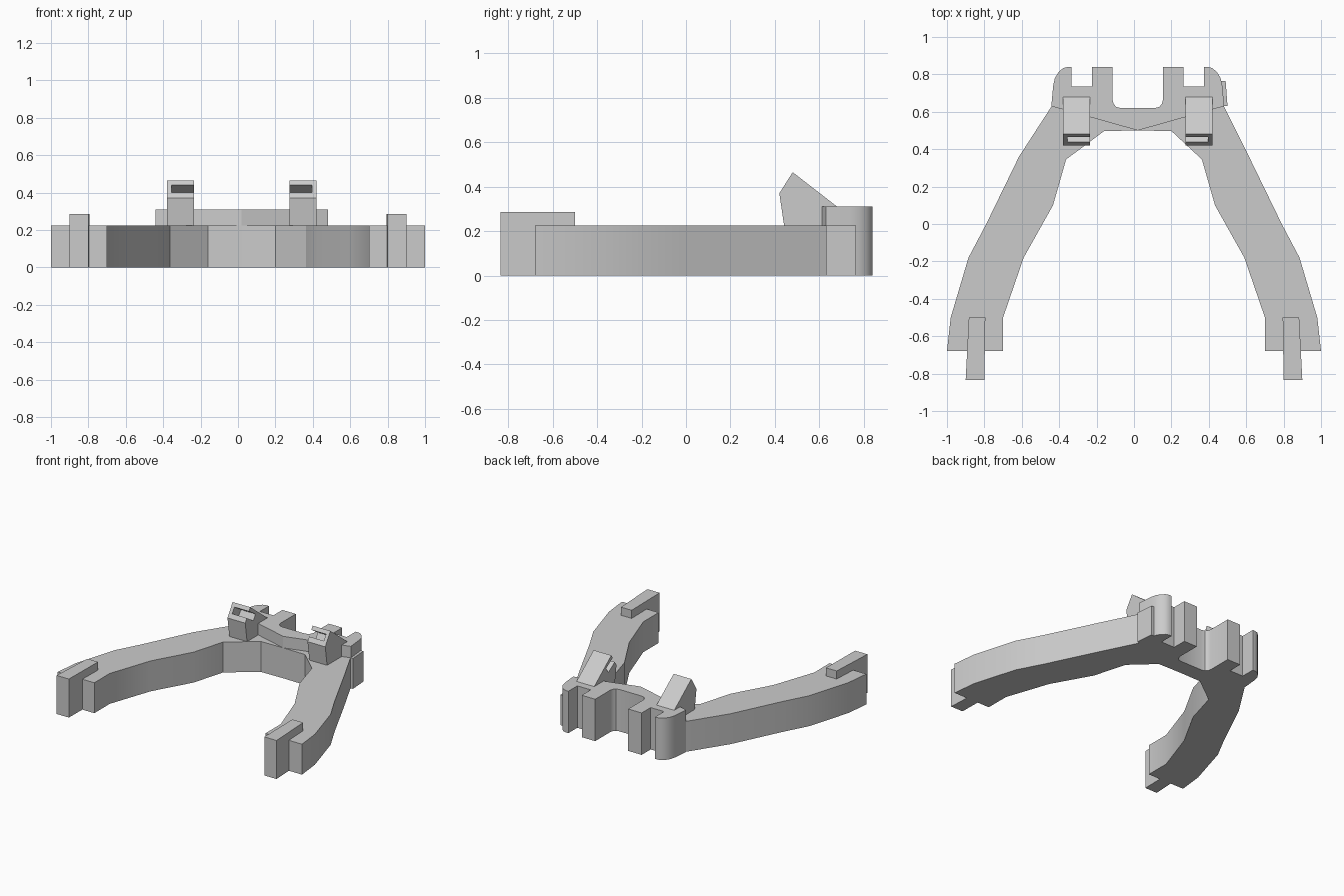
import bpy
import bmesh
import math

if "Cube" in bpy.data.objects:
    bpy.data.objects.remove(bpy.data.objects["Cube"])

grey = bpy.data.materials.new("plain grey")
grey.use_nodes = True
colour = (0.6, 0.6, 0.6, 1)
grey.diffuse_color = colour
grey.node_tree.nodes["Principled BSDF"].inputs["Base Color"].default_value = colour


def prism(name, profile, low, high, axis="z"):
    """Extrude a closed profile along z (xy profile) or along x (yz profile)."""
    bm = bmesh.new()

    def place(p, h):
        return (p[0], p[1], h) if axis == "z" else (h, p[0], p[1])

    bottom = [bm.verts.new(place(p, low)) for p in profile]
    top = [bm.verts.new(place(p, high)) for p in profile]
    bm.faces.new(bottom[::-1])
    bm.faces.new(top)
    for i in range(len(profile)):
        j = (i + 1) % len(profile)
        bm.faces.new((bottom[i], bottom[j], top[j], top[i]))
    bmesh.ops.recalc_face_normals(bm, faces=bm.faces)
    mesh = bpy.data.meshes.new(name)
    bm.to_mesh(mesh)
    bm.free()
    obj = bpy.data.objects.new(name, mesh)
    mesh.materials.append(grey)
    bpy.context.collection.objects.link(obj)
    return obj


def activate(obj):
    bpy.ops.object.select_all(action="DESELECT")
    obj.select_set(True)
    bpy.context.view_layer.objects.active = obj


def smooth(obj):
    activate(obj)
    bpy.ops.object.shade_smooth_by_angle(angle=math.radians(30))


BODY_TOP, PLATE_TOP, FOOT_TOP = 0.225, 0.31, 0.285
MID = 0.02  # the rear bracket sits slightly off centre

# Curved arms, mirrored
arm = [(0, 0.50), (0.46, 0.63), (0.615, 0.36), (0.79, 0), (0.885, -0.18),
       (0.98, -0.50), (1.0, -0.68), (0.70, -0.68), (0.70, -0.50),
       (0.59, -0.18), (0.433, 0.10), (0.363, 0.345), (0.18, 0.497)]
# Feet at the arm tips
foot = [(0.795, -0.50), (0.883, -0.50), (0.90, -0.835), (0.80, -0.835)]
# Wedge clip profile and its slanted slot, in the yz plane
clip = [(0.445, 0.2), (0.42, 0.37), (0.48, 0.465), (0.68, 0.31), (0.68, 0.2)]
slot = [(0.422, 0.411), (0.447, 0.451), (0.540, 0.392), (0.515, 0.352)]

for side, s in (("left", 1), ("right", -1)):
    smooth(prism(side + "_arm",
                 [(s * x + (MID if y > 0.45 else 0), y) for x, y in arm],
                 0, BODY_TOP))
    prism(side + "_foot", [(s * x, y) for x, y in foot], 0, FOOT_TOP)

    inner, outer = MID + s * 0.255, MID + s * 0.40
    wedge = prism(side + "_clip", clip, min(inner, outer), max(inner, outer), "x")
    a, b = inner - s * 0.02, outer - s * 0.025
    cutter = prism("slot_cutter", slot, min(a, b), max(a, b), "x")
    cutter.hide_render = True
    cut = wedge.modifiers.new("slot", "BOOLEAN")
    cut.operation = "DIFFERENCE"
    cut.solver = "EXACT"
    cut.object = cutter
    activate(wedge)
    bpy.ops.object.modifier_apply(modifier=cut.name)
    bpy.data.objects.remove(cutter)

# Rear bracket: rounded ends, two prongs and a rounded central notch
half = [(0.462, 0.63), (0.452, 0.74), (0.443, 0.78), (0.425, 0.81),
        (0.40, 0.833), (0.375, 0.84), (0.355, 0.84), (0.355, 0.735),
        (0.245, 0.735), (0.245, 0.84), (0.135, 0.84), (0.135, 0.665),
        (0.129, 0.642), (0.115, 0.626), (0.092, 0.62)]
outline = [(MID, 0.50)] + [(MID + x, y) for x, y in half]
outline += [(MID - x, y) for x, y in reversed(half)]
smooth(prism("rear_bracket", outline, 0, PLATE_TOP))

# Small tab on the left side of the bracket
prism("side_tab", [(0.46, 0.63), (0.50, 0.63), (0.49, 0.765), (0.46, 0.765)],
      0, BODY_TOP)
